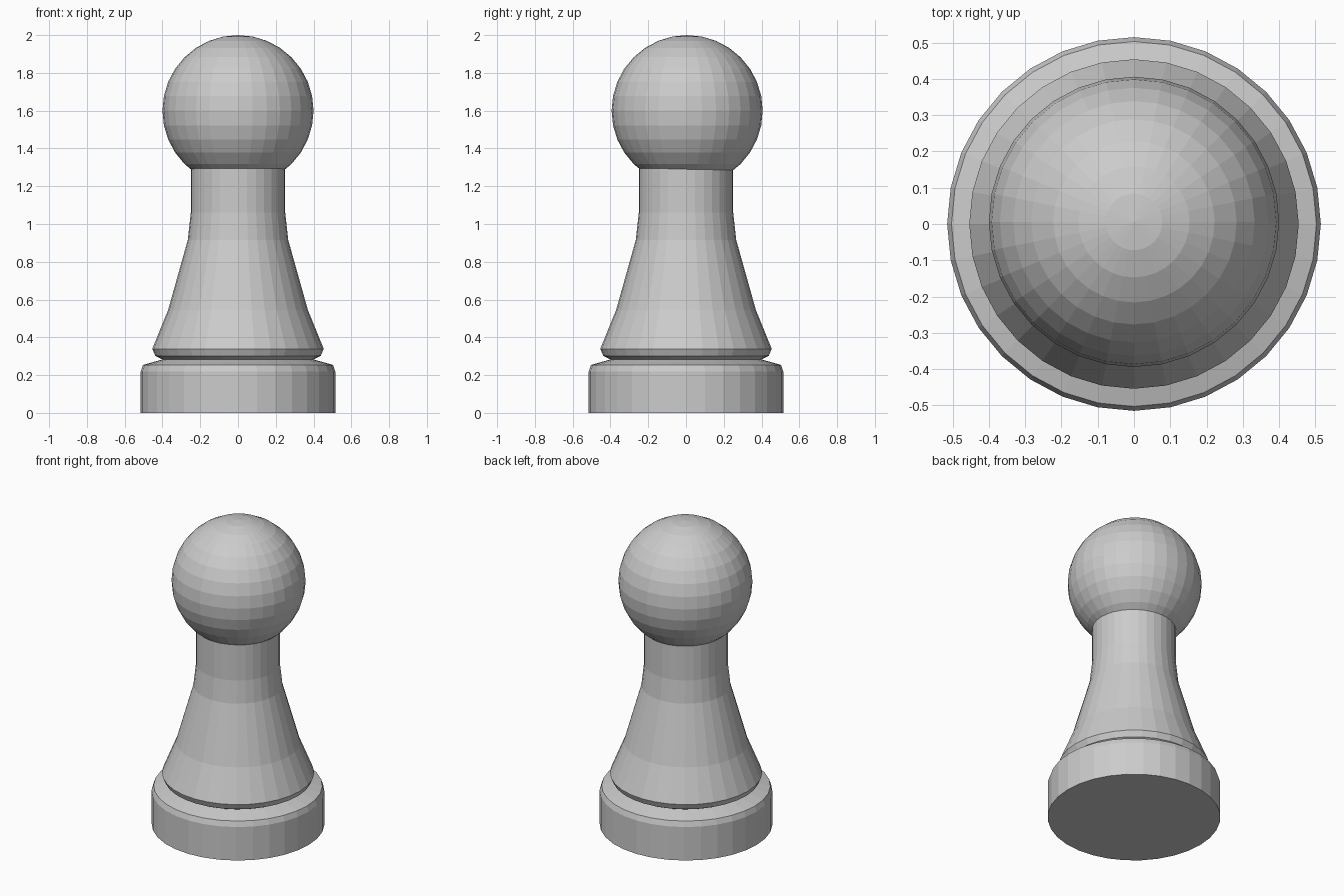
import bpy, bmesh
from math import sin, cos, tau

if "Cube" in bpy.data.objects:
    bpy.data.objects.remove(bpy.data.objects["Cube"])

SIDES = 32


def add_object(name, bm):
    bmesh.ops.recalc_face_normals(bm, faces=bm.faces)
    mesh = bpy.data.meshes.new(name)
    bm.to_mesh(mesh)
    bm.free()
    obj = bpy.data.objects.new(name, mesh)
    bpy.context.collection.objects.link(obj)
    return obj


def lathe(name, profile):
    """Revolve (radius, height) points about z, capping both ends."""
    bm = bmesh.new()
    rings = [[bm.verts.new((r * cos(tau * i / SIDES), r * sin(tau * i / SIDES), z))
              for i in range(SIDES)] for r, z in profile]
    for low, high in zip(rings, rings[1:]):
        for i in range(SIDES):
            j = (i + 1) % SIDES
            bm.faces.new((low[i], low[j], high[j], high[i]))
    bm.faces.new(rings[0])
    bm.faces.new(rings[-1])
    return add_object(name, bm)


# Base, groove, flared body and neck as one turned piece
lathe("body", [(0.515, 0), (0.515, 0.22), (0.503, 0.254), (0.40, 0.283),
               (0.438, 0.302), (0.454, 0.339), (0.37, 0.545),
               (0.266, 0.915), (0.25, 1.06), (0.25, 1.33)])

# Ball head, set very slightly back on the neck
bm = bmesh.new()
bmesh.ops.create_uvsphere(bm, u_segments=SIDES, v_segments=16, radius=0.4)
head = add_object("head", bm)
head.location = (0, 0.006, 1.6)
